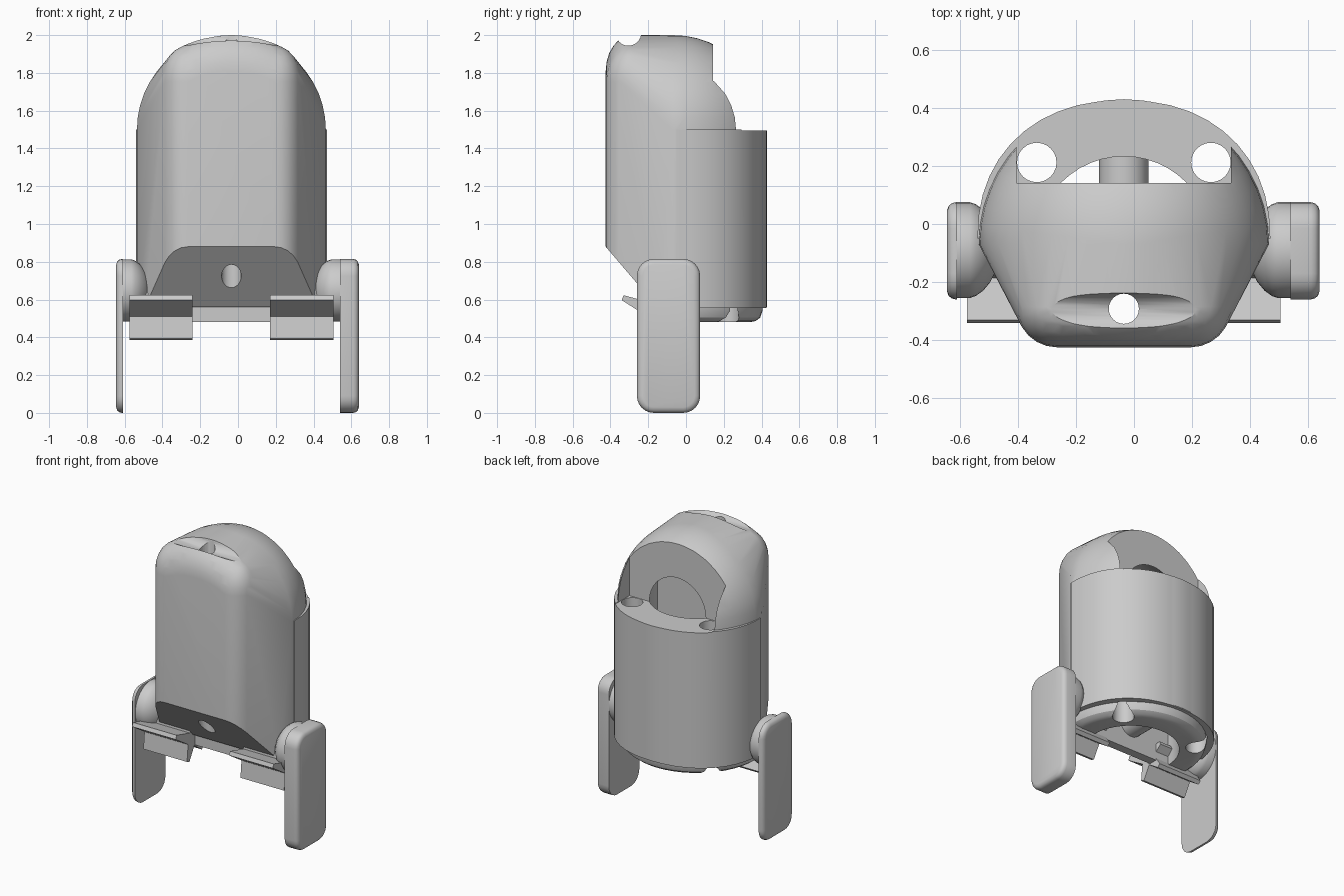
import bpy
import bmesh
from math import sin, cos, pi, radians, sqrt

if "Cube" in bpy.data.objects:
    bpy.data.objects.remove(bpy.data.objects["Cube"], do_unlink=True)

CX = -0.035      # symmetry plane of the body
CY = -0.07       # centre of the rounded back
SHOULDER = 1.5   # height where the dome begins

grey = bpy.data.materials.new("light grey plastic")
grey.use_nodes = True
grey.diffuse_color = (0.6, 0.6, 0.6, 1)
grey.node_tree.nodes["Principled BSDF"].inputs["Base Color"].default_value = (0.6, 0.6, 0.6, 1)


def finish(name, bm):
    bmesh.ops.recalc_face_normals(bm, faces=bm.faces[:])
    mesh = bpy.data.meshes.new(name)
    bm.to_mesh(mesh)
    bm.free()
    mesh.materials.append(grey)
    obj = bpy.data.objects.new(name, mesh)
    bpy.context.collection.objects.link(obj)
    return obj


def hull(name, points):
    """Convex solid around points given relative to the symmetry plane."""
    bm = bmesh.new()
    for x, y, z in points:
        bm.verts.new((x + CX, y, z))
    bmesh.ops.remove_doubles(bm, verts=bm.verts[:], dist=0.0005)
    bmesh.ops.convex_hull(bm, input=bm.verts[:])
    loose = [v for v in bm.verts if not v.link_faces]
    bmesh.ops.delete(bm, geom=loose, context='VERTS')
    bmesh.ops.dissolve_limit(bm, angle_limit=0.005, verts=bm.verts[:], edges=bm.edges[:])
    return finish(name, bm)


def activate(obj):
    bpy.ops.object.select_all(action='DESELECT')
    obj.select_set(True)
    bpy.context.view_layer.objects.active = obj


def combine(obj, other, operation='DIFFERENCE'):
    activate(obj)
    mod = obj.modifiers.new("combine", 'BOOLEAN')
    mod.operation = operation
    mod.solver = 'EXACT'
    mod.object = other
    bpy.ops.object.modifier_apply(modifier=mod.name)


def smooth(obj, angle=32):
    activate(obj)
    bpy.ops.object.shade_smooth_by_angle(angle=radians(angle))


def circle_z(x, y, z, r, n=24, arc=2 * pi):
    return [(x + r * cos(arc * i / n), y + r * sin(arc * i / n), z) for i in range(n + 1)]


def circle_x(x, y, z, r, n=32):
    return [(x, y + r * cos(2 * pi * i / n), z + r * sin(2 * pi * i / n)) for i in range(n)]


def domed_back(r, bottom):
    """Half cylinder closed by a quarter sphere, bulging to the back."""
    pts = circle_z(0, CY, bottom, r, 24, pi)
    for j in range(13):
        a = j * pi / 24
        pts += circle_z(0, CY, SHOULDER + r * sin(a), r * cos(a), 24, pi)
    return pts


def pipe_z(name, x, y, r, low, high):
    return hull(name, circle_z(x, y, low, r) + circle_z(x, y, high, r))


# Body: domed back hulled with a flat front that has rounded corners
pts = domed_back(0.5, 0.56)
for i in range(-6, 7):
    x = 0.23 * i / 6
    top = SHOULDER + sqrt(0.25 - x * x) - 0.19
    for j in range(7):
        a = j * pi / 12
        pts += circle_z(x, -0.285, top + 0.19 * sin(a), 0.14 * cos(a), 24)
for side in (-1, 1):
    pts += circle_z(0.23 * side, -0.285, 0.56, 0.14)
body = hull("body", pts)

# Back sleeve, slightly fuller than the dome
outline = []
for i in range(23):
    a = pi * i / 22
    c, s = cos(a), max(sin(a), 0)
    outline.append((0.505 * abs(c) ** 0.91 * (1 if c > 0 else -1), -0.05 + 0.477 * s ** 0.91))
sleeve = hull("sleeve", [(x, y, z) for x, y in outline for z in (0.555, SHOULDER)])
combine(body, sleeve, 'UNION')

# Rounded ring under the body
pts = []
for z, r in ((0.57, 0.475), (0.54, 0.475), (0.505, 0.463), (0.487, 0.44), (0.48, 0.41)):
    pts += circle_z(0, CY, z, r, 24, pi)
    pts += [(-r * 0.92, -0.13, z), (r * 0.92, -0.13, z)]
base_ring = hull("base_ring", pts)

# Cutters for the body
box = hull("back_recess_cutter", [(x, y, z) for x in (-0.37, 0.37)
                                  for y in (0.142, 0.8) for z in (1.495, 2.3)])
chin = hull("chin_cutter", [(x, y, z) for x in (-0.8, 0.8)
                            for y, z in ((-0.6, 1.085), (-0.09, 0.487), (-0.6, 0.3))])
notch = hull("crown_notch_cutter", circle_x(-0.6, -0.305, 2.012, 0.068)
             + circle_x(0.6, -0.305, 2.012, 0.068))
front_hole = pipe_z("front_hole_cutter", 0, -0.292, 0.052, 0.2, 2.3)
cavity = hull("cavity_cutter", domed_back(0.303, 0.3))
peg_holes = [pipe_z("peg_hole_cutter", side * 0.3, 0.212, 0.068, 0.2, 1.8) for side in (-1, 1)]

for cutter in [box, chin, notch, front_hole, cavity] + peg_holes:
    combine(body, cutter)
for cutter in [cavity] + peg_holes:
    combine(base_ring, cutter)
for cutter in [sleeve, box, chin, notch, front_hole, cavity] + peg_holes:
    bpy.data.objects.remove(cutter, do_unlink=True)
smooth(body)
smooth(base_ring)

# Bar crossing the cavity from front to back
bar_pts = []
for y in (-0.09, 0.26):
    bar_pts += [(px, y, pz) for _, px, pz in circle_x(0, 0, 0.66, 0.085, 24)]
smooth(hull("cavity_bar", bar_pts))


def rounded_rect(x, inset):
    """Leg outline in the side plane at the given x."""
    pts = []
    r = 0.09 - inset
    for cy, cz, start in ((-0.015, 0.725, 0), (-0.17, 0.725, 90), (-0.17, 0.09, 180), (-0.015, 0.09, 270)):
        for i in range(7):
            a = radians(start + 15 * i)
            pts.append((x, cy + r * cos(a), cz + r * sin(a)))
    return pts


def grip_profile():
    """Star of blunt prongs in the (y, z) plane."""
    prongs = ((158, 0.2), (95, 0.135), (25, 0.13), (-45, 0.15), (-110, 0.155))
    pts = []
    for i, (deg, length) in enumerate(prongs):
        a = radians(deg)
        for w in (0.014, -0.014):
            pts.append((-0.15 + length * cos(a) - w * sin(a), 0.535 + length * sin(a) + w * cos(a)))
        following = prongs[(i + 1) % len(prongs)][0]
        if following > deg:
            following -= 360
        m = radians((deg + following) / 2)
        pts.append((-0.15 + 0.06 * cos(m), 0.535 + 0.06 * sin(m)))
    return pts


# Legs, hubs and ridged grips on both sides
for side, label, outer in ((1, "left", 0.675), (-1, "right", 0.61)):
    pts = rounded_rect(side * 0.575, 0)
    for back, inset in ((0.03, 0), (0.016, 0.004), (0.006, 0.013), (0, 0.03)):
        pts += rounded_rect(side * (outer - back), inset)
    smooth(hull(label + "_leg", pts))

    pts = []
    for x, r in ((0.58, 0.165), (0.53, 0.165), (0.51, 0.158), (0.485, 0.14), (0.46, 0.11), (0.43, 0.05)):
        pts += circle_x(side * x, -0.09, 0.648, r)
    smooth(hull(label + "_hub", pts))

    bm = bmesh.new()
    face = bm.faces.new([bm.verts.new((CX + side * 0.205, y, z)) for y, z in grip_profile()])
    grown = bmesh.ops.extrude_face_region(bm, geom=[face])
    moved = [v for v in grown["geom"] if isinstance(v, bmesh.types.BMVert)]
    bmesh.ops.translate(bm, verts=moved, vec=(side * 0.335, 0, 0))
    finish(label + "_grip", bm)
